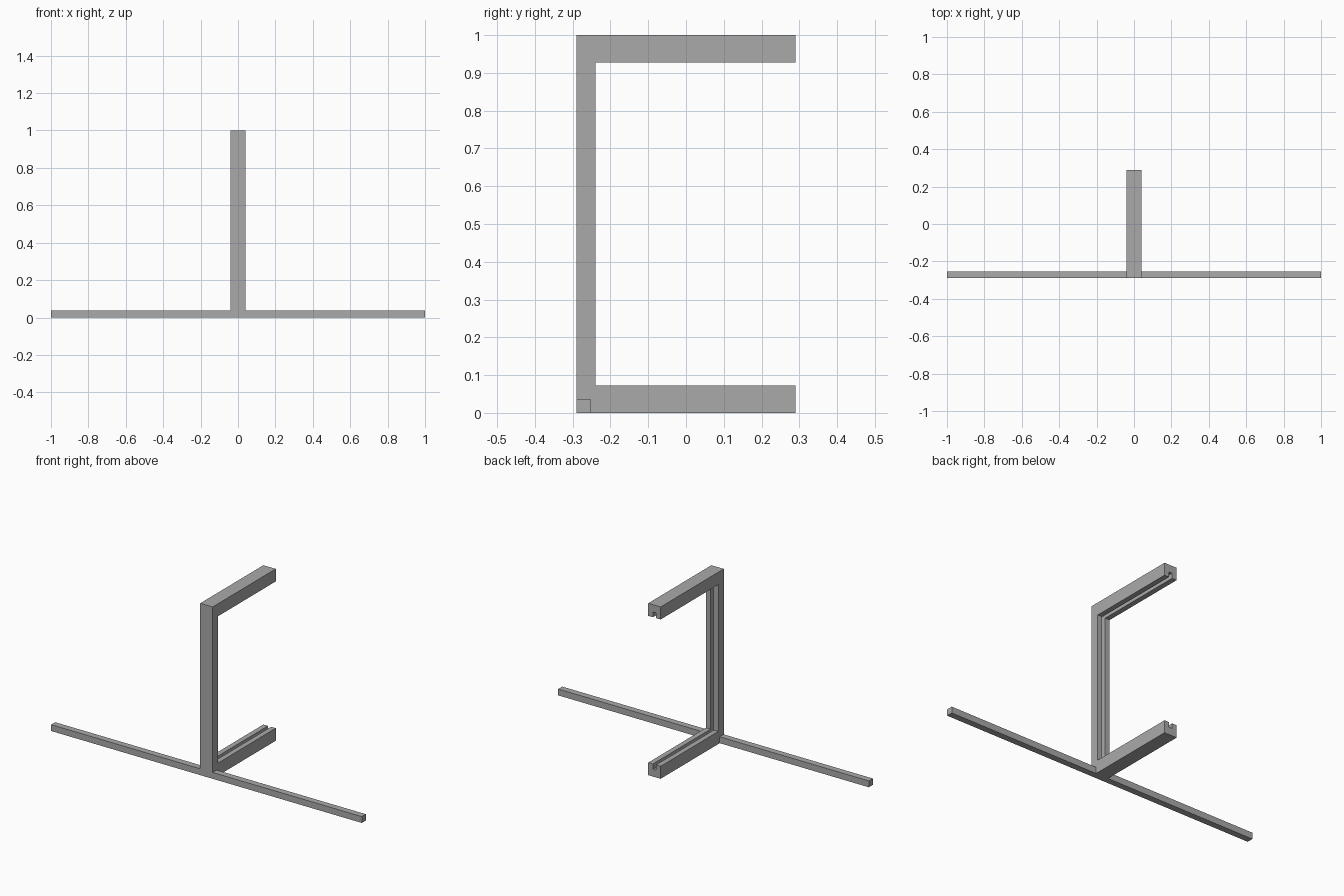
import bpy
import bmesh

default = bpy.data.objects.get("Cube")
if default:
    bpy.data.objects.remove(default)

# Main sizes
HALF_DEPTH = 0.29
HEIGHT = 1.0
HALF_WIDTH = 0.04
ARM = 0.073
POST = 0.05
SLOT = 0.01        # half width of the groove
ARM_CUT = 0.03     # groove depth in the arms
POST_CUT = 0.025   # groove depth in the post
RAIL = 0.037

grey = bpy.data.materials.new("plain grey")
grey.use_nodes = True
color = (0.4, 0.4, 0.4, 1)
grey.diffuse_color = color
grey.node_tree.nodes["Principled BSDF"].inputs["Base Color"].default_value = color


def extrude_x(name, outline, x0, x1):
    """Extrude a (y, z) outline along x."""
    bm = bmesh.new()
    face = bm.faces.new([bm.verts.new((x0, y, z)) for y, z in outline])
    side = bmesh.ops.extrude_face_region(bm, geom=[face])["geom"]
    verts = [v for v in side if isinstance(v, bmesh.types.BMVert)]
    bmesh.ops.translate(bm, verts=verts, vec=(x1 - x0, 0, 0))
    bmesh.ops.recalc_face_normals(bm, faces=bm.faces)
    mesh = bpy.data.meshes.new(name)
    bm.to_mesh(mesh)
    bm.free()
    mesh.materials.append(grey)
    obj = bpy.data.objects.new(name, mesh)
    bpy.context.collection.objects.link(obj)
    return obj


def rectangle(y0, y1, z0, z1):
    return [(y0, z0), (y1, z0), (y1, z1), (y0, z1)]


# C-shaped frame: post with an upper and a lower arm
front, back, inner = -HALF_DEPTH, HALF_DEPTH, POST - HALF_DEPTH
frame = extrude_x("c_frame", [
    (front, 0), (back, 0), (back, ARM), (inner, ARM),
    (inner, HEIGHT - ARM), (back, HEIGHT - ARM), (back, HEIGHT), (front, HEIGHT),
], -HALF_WIDTH, HALF_WIDTH)

# One thin block cuts the panel groove along all three inner sides
floor = ARM - ARM_CUT
cutter = extrude_x("groove_cutter",
                   rectangle(inner - POST_CUT, back + POST, floor, HEIGHT - floor),
                   -SLOT, SLOT)
cutter.hide_render = True
groove = frame.modifiers.new("groove", "BOOLEAN")
groove.operation = "DIFFERENCE"
groove.solver = "EXACT"
groove.object = cutter
bpy.context.view_layer.objects.active = frame
bpy.ops.object.modifier_apply(modifier=groove.name)
bpy.data.objects.remove(cutter)

# Base rails running out to each side of the post
for name, side in (("left_base_rail", 1), ("right_base_rail", -1)):
    extrude_x(name, rectangle(front, front + RAIL, 0, RAIL), side * HALF_WIDTH, side)
